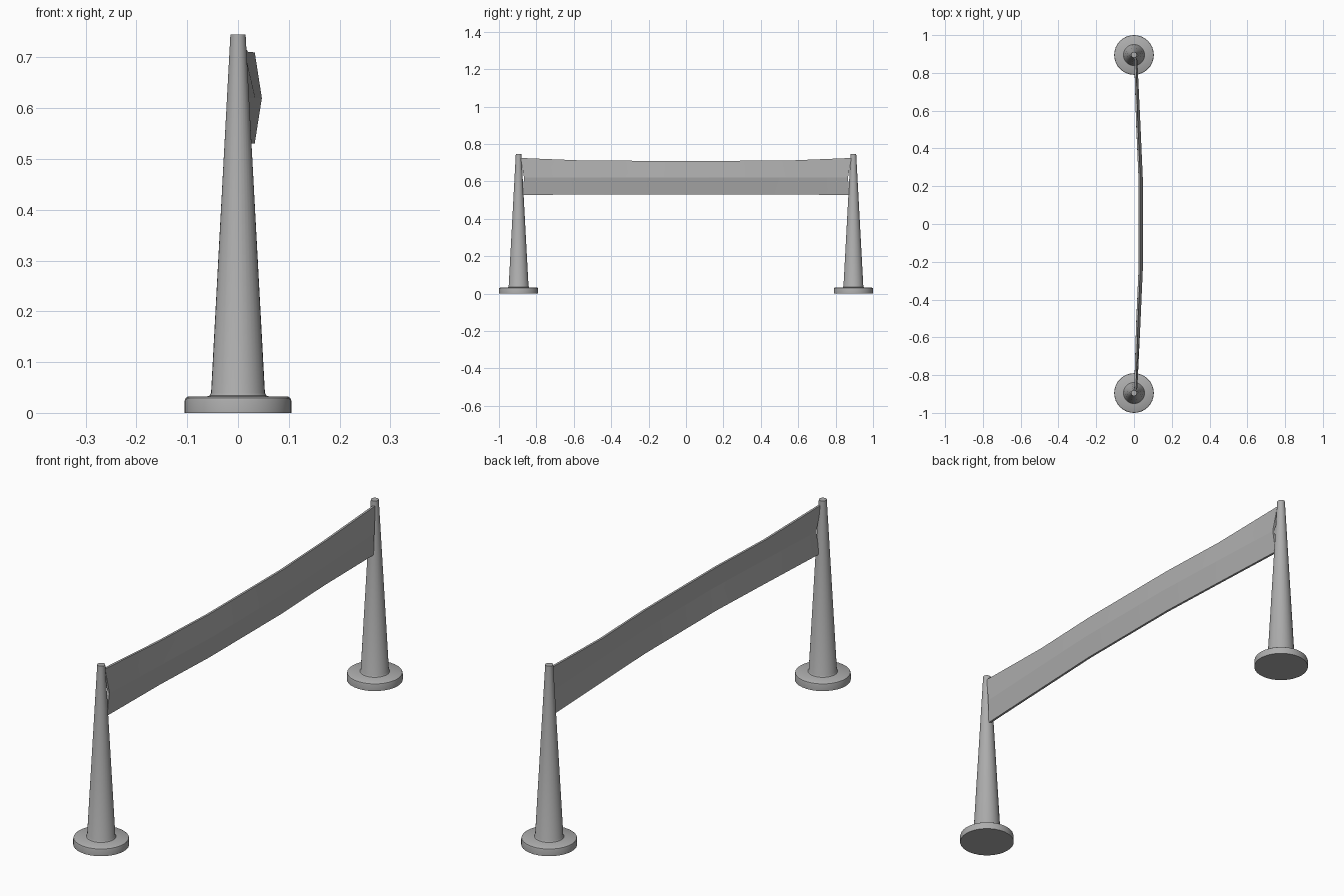
import bpy, bmesh, math

if "Cube" in bpy.data.objects:
    bpy.data.objects.remove(bpy.data.objects["Cube"])

POST_Y = 0.895

# Mid grey shared by all parts
grey = bpy.data.materials.new("mid_grey")
grey.diffuse_color = (0.42, 0.42, 0.42, 1)
grey.use_nodes = True
grey.node_tree.nodes["Principled BSDF"].inputs["Base Color"].default_value = grey.diffuse_color


def finish(bm, name, angle=35):
    bmesh.ops.recalc_face_normals(bm, faces=bm.faces)
    me = bpy.data.meshes.new(name)
    bm.to_mesh(me)
    bm.free()
    me.materials.append(grey)
    ob = bpy.data.objects.new(name, me)
    bpy.context.collection.objects.link(ob)
    bpy.context.view_layer.objects.active = ob
    ob.select_set(True)
    bpy.ops.object.shade_smooth_by_angle(angle=math.radians(angle))
    ob.select_set(False)
    return ob


def lathe(name, profile, y, sides=32):
    bm = bmesh.new()
    rings = []
    for r, z in profile:
        rings.append([bm.verts.new((r * math.cos(2 * math.pi * i / sides),
                                    y + r * math.sin(2 * math.pi * i / sides), z))
                      for i in range(sides)])
    for a, b in zip(rings, rings[1:]):
        for i in range(sides):
            j = (i + 1) % sides
            bm.faces.new((a[i], a[j], b[j], b[i]))
    bm.faces.new(rings[0])
    bm.faces.new(rings[-1])
    return finish(bm, name)


# Tapered posts, each with a round foot and a small fillet
post_profile = [(0.105, 0), (0.105, 0.024), (0.1035, 0.029), (0.099, 0.032),
                (0.062, 0.032), (0.056, 0.034), (0.053, 0.040), (0.015, 0.745)]
for side, label in ((-1, "front"), (1, "back")):
    lathe(label + "_post", post_profile, side * POST_Y)

# Sagging band, creased along its middle and bowed towards +x
# station: factor along y, outer x at edges, outer x at crease, top z, bottom z
half = [(1.0, 0.010, 0.018, 0.725, 0.526),
        (0.61, 0.020, 0.034, 0.711, 0.531),
        (0.27, 0.033, 0.047, 0.710, 0.531)]
stations = [(-s[0],) + s[1:] for s in half] + half[::-1]
END_Y = (0.884, 0.866, 0.873)   # top, crease and bottom reach
THICK = 0.009

bm = bmesh.new()
loops = []
for f, xe, xm, zt, zb in stations:
    outer = [(xe, f * END_Y[0], zt), (xm, f * END_Y[1], 0.62), (xe, f * END_Y[2], zb)]
    inner = [(x - THICK, y, z) for x, y, z in reversed(outer)]
    loops.append([bm.verts.new(p) for p in outer + inner])
for a, b in zip(loops, loops[1:]):
    for i in range(6):
        j = (i + 1) % 6
        bm.faces.new((a[i], a[j], b[j], b[i]))
for loop in (loops[0], loops[-1]):
    bm.faces.new((loop[0], loop[1], loop[4], loop[5]))
    bm.faces.new((loop[1], loop[2], loop[3], loop[4]))
finish(bm, "barrier_band", 5)
